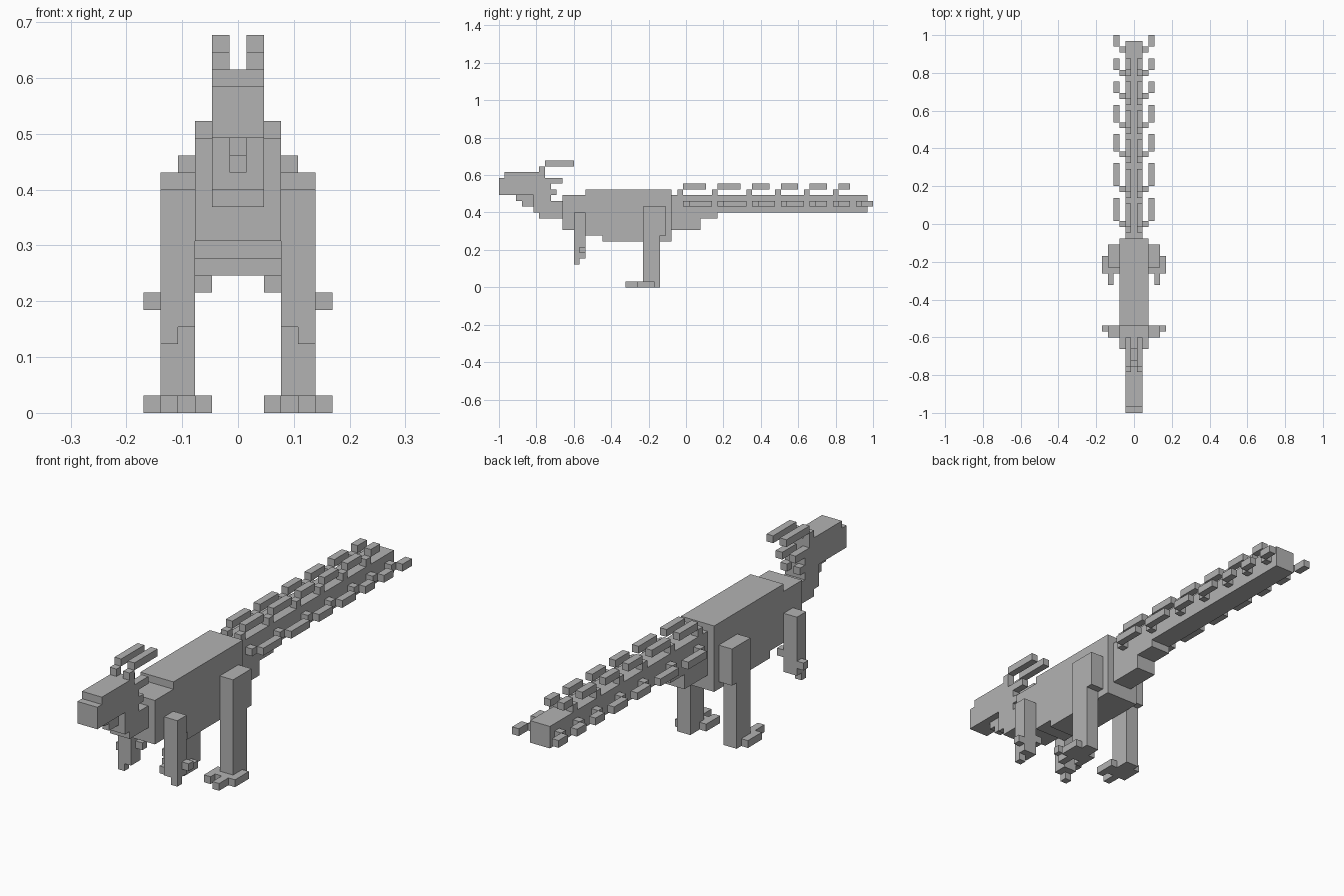
import bpy
import bmesh
from mathutils import Vector

U = 2 / 65  # one block; all layouts below are counted in blocks

cube = bpy.data.objects.get("Cube")
if cube:
    bpy.data.objects.remove(cube, do_unlink=True)

grey = bpy.data.materials.new("plain grey")
grey.use_nodes = True
tone = (0.45, 0.45, 0.45, 1)
grey.diffuse_color = tone
grey.node_tree.nodes["Principled BSDF"].inputs["Base Color"].default_value = tone


def place(x, y, z):
    """Block counts to scene units: y from the nose tip, z from the ground."""
    return Vector((x * U, y * U - 1, z * U))


def finish(name, bm):
    bmesh.ops.recalc_face_normals(bm, faces=bm.faces)
    mesh = bpy.data.meshes.new(name)
    bm.to_mesh(mesh)
    bm.free()
    mesh.materials.append(grey)
    obj = bpy.data.objects.new(name, mesh)
    bpy.context.collection.objects.link(obj)
    return obj


def slab(name, half_width, outline):
    """Extrude a stepped side outline (y, z) across the body."""
    bm = bmesh.new()
    face = bm.faces.new([bm.verts.new(place(-half_width, y, z)) for y, z in outline])
    extruded = bmesh.ops.extrude_face_region(bm, geom=[face])
    verts = [v for v in extruded["geom"] if isinstance(v, bmesh.types.BMVert)]
    bmesh.ops.translate(bm, verts=verts, vec=(2 * half_width * U, 0, 0))
    return finish(name, bm)


def boxes(name, parts, mirror=False):
    """Boxes given as (x range, y range, z range), optionally on both sides."""
    bm = bmesh.new()
    for ranges in parts:
        low = place(*[r[0] for r in ranges])
        high = place(*[r[1] for r in ranges])
        for v in bmesh.ops.create_cube(bm, size=1)["verts"]:
            v.co = Vector([h if c > 0 else l for c, l, h in zip(v.co, low, high)])
    obj = finish(name, bm)
    if mirror:
        obj.modifiers.new("both sides", "MIRROR")
    return obj


# Trunk
slab("torso", 2.5, [(11, 10), (15, 10), (15, 9), (18, 9), (18, 8),
                    (30, 8), (30, 17), (15, 17), (15, 16), (11, 16)])
slab("tail", 1.5, [(30, 10), (35, 10), (35, 12), (38, 12), (38, 13),
                   (64, 13), (64, 16), (30, 16)])

# Head and neck
slab("head", 1.5, [(0, 16), (6, 16), (6, 13), (7, 13), (7, 12), (11, 12),
                   (11, 15), (9, 15), (9, 18), (8, 18), (8, 20), (1, 20),
                   (1, 19), (0, 19)])
boxes("jaw", [((-.5, .5), (3, 6), (15, 16)), ((-.5, .5), (4, 6), (14, 15))])
side = (.5, 1.5)
boxes("horns", [(side, (7, 8), (20, 21)), (side, (8, 13), (21, 22))], True)
boxes("cheek_spikes", [(side, (8, 11), (18, 19)), (side, (9, 10), (16, 17))], True)

# Tail spikes: a stub, then a bar swept back from it
top_row = [(31, 4), (37, 4), (43, 3), (48, 3), (53, 3), (58, 2)]
side_row = [(32, 4), (38, 4), (44, 3), (49, 3), (54, 2), (58, 2), (62, 2)]
upper, flank = [], []
for start, length in top_row:
    upper.append((side, (start, start + 1), (16, 17)))
    upper.append((side, (start + 1, start + 1 + length), (17, 18)))
for start, length in side_row:
    flank.append(((1.5, 2.5), (start, start + 1), (14, 15)))
    flank.append(((2.5, 3.5), (start + 1, start + 1 + length), (14, 15)))
boxes("tail_top_spikes", upper, True)
boxes("tail_side_spikes", flank, True)

# Front legs with claws
limb = (2.5, 4.5)
boxes("front_legs", [(limb, (13, 15), (5, 13)),
                     ((3.5, 4.5), (13, 14), (4, 5)),
                     ((4.5, 5.5), (14, 15), (6, 7)),
                     ((1.5, 2.5), (14, 15), (7, 8))], True)

# Hind legs, thighs and feet
boxes("hind_legs", [(limb, (25, 28), (1, 14)),
                    (limb, (28, 29), (9, 14))], True)
boxes("hind_feet", [(limb, (24, 28), (0, 1)),
                    ((3.5, 4.5), (22, 24), (0, 1)),
                    ((4.5, 5.5), (24, 27), (0, 1)),
                    ((1.5, 2.5), (23, 26), (0, 1))], True)
